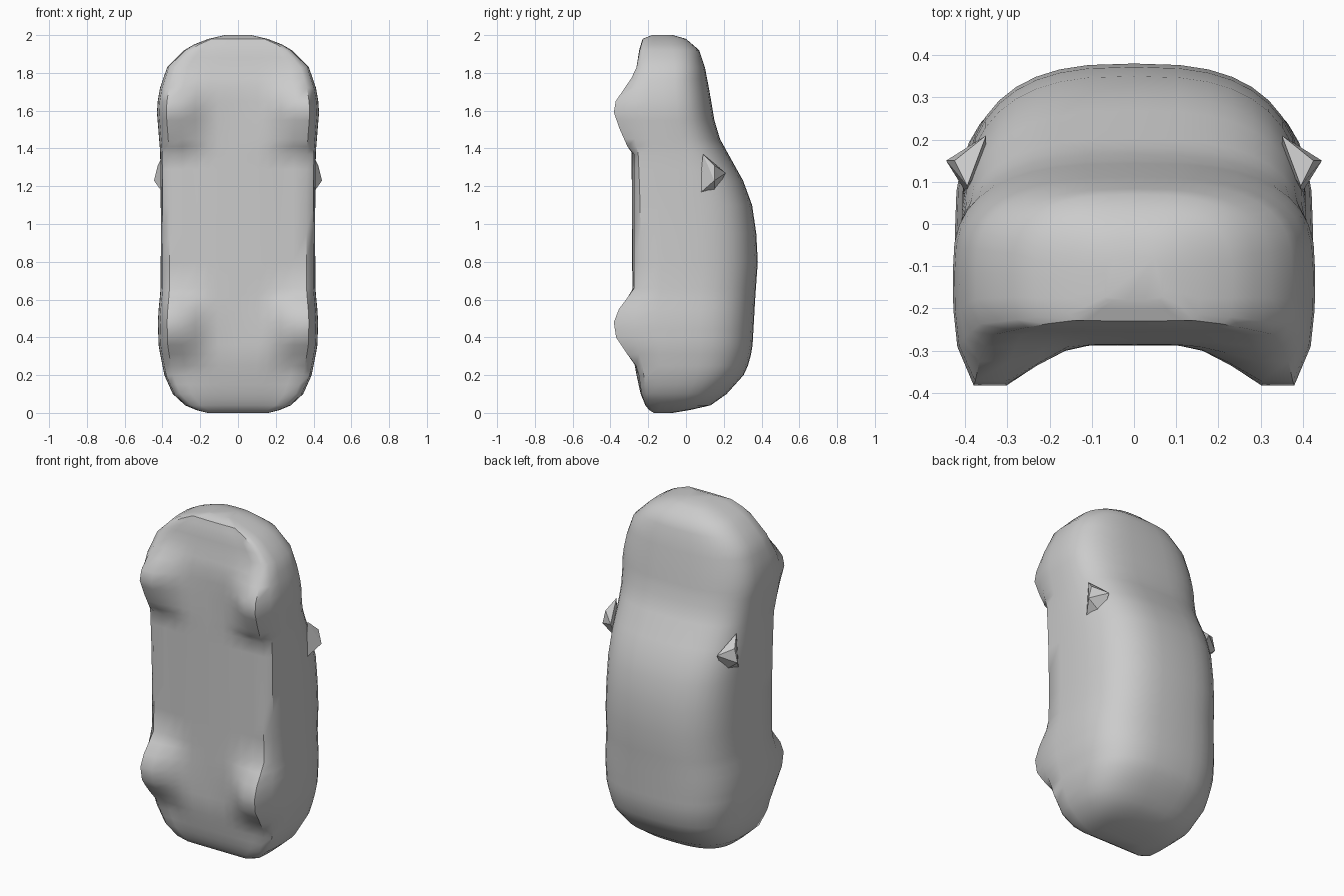
import bpy, bmesh
from math import sin, cos, pi

if "Cube" in bpy.data.objects:
    bpy.data.objects.remove(bpy.data.objects["Cube"])


def lerp(table, z):
    """Piecewise linear lookup in (z, value) pairs."""
    for (a, u), (b, v) in zip(table, table[1:]):
        if z <= b:
            return u + (v - u) * max(0, z - a) / (b - a)
    return table[-1][1]


# Outlines along the length of the car, which stands on its tail
HALF_WIDTH = [(0, .16), (.015, .22), (.04, .28), (.1, .345), (.2, .39), (.35, .42), (.5, .425),
              (.65, .41), (1.0, .408), (1.38, .412), (1.6, .43), (1.7, .42), (1.83, .375),
              (1.92, .285), (1.97, .2), (2, .07)]
FLOOR = [(0, -.17), (.015, -.195), (.04, -.215), (.1, -.24), (.2, -.262), (.3, -.28), (.65, -.284),
         (1.38, -.288), (1.73, -.285), (1.83, -.262), (1.92, -.248), (1.98, -.23), (2, -.18)]
WHEEL = [(0, -.17), (.015, -.195), (.04, -.213), (.1, -.235), (.2, -.25), (.25, -.265), (.31, -.31),
         (.4, -.37), (.48, -.382), (.55, -.355), (.61, -.31), (.66, -.275), (1.37, -.275),
         (1.41, -.31), (1.5, -.35), (1.59, -.382), (1.65, -.372), (1.72, -.325), (1.77, -.29),
         (1.83, -.262), (1.92, -.245), (1.98, -.228), (2, -.18)]
ROOF = [(0, -.07), (.015, .02), (.04, .13), (.1, .215), (.2, .305), (.27, .337), (.35, .352),
        (.6, .366), (.8, .38), (.95, .372), (1.1, .35), (1.23, .302), (1.35, .235), (1.45, .18),
        (1.55, .15), (1.7, .125), (1.83, .1), (1.92, .07), (1.98, .0), (2, -.07)]
STATIONS = [0, .015, .04, .07, .1, .15, .2, .25, .31, .36, .4, .44, .48, .55, .61, .66, .8, .95, 1.1,
            1.17, 1.23, 1.29, 1.37, 1.41, 1.45, 1.5, 1.55, 1.59, 1.65, 1.72, 1.77, 1.83, 1.88, 1.92,
            1.95, 1.98, 1.99, 2]
# Floor points: share of the half width, and how far they follow the wheel bulge
FLOOR_POINTS = [(0, 0), (.25, .02), (.38, .15), (.53, .5), (.71, 1), (.885, 1)]


def half_section(z):
    w, yb, yw, yt = (lerp(t, z) for t in (HALF_WIDTH, FLOOR, WHEEL, ROOF))
    pts = [(w * f, yb + k * (yw - yb)) for f, k in FLOOR_POINTS]
    mid = yb + .4 * (yt - yb)
    sill = yb + .17 * (mid - yb) + .35 * min(0, yw - yb)
    pts += [(w * .975, sill), (w * .997, (sill + mid) / 2)]
    steps = 10
    for i in range(steps + 1):          # rounded flank and roof
        a = i / steps * pi / 2
        p = 2 / 2.8
        pts.append((w * max(0, cos(a)) ** p if i < steps else 0,
                    mid + (yt - mid) * sin(a) ** p))
    return pts


def finish(bm, name, mat, angle):
    bmesh.ops.recalc_face_normals(bm, faces=bm.faces)
    mesh = bpy.data.meshes.new(name)
    bm.to_mesh(mesh)
    bm.free()
    ob = bpy.data.objects.new(name, mesh)
    bpy.context.collection.objects.link(ob)
    mesh.materials.append(mat)
    bpy.ops.object.select_all(action='DESELECT')
    ob.select_set(True)
    bpy.context.view_layer.objects.active = ob
    if angle:
        bpy.ops.object.shade_smooth_by_angle(angle=angle)
    return ob


grey = bpy.data.materials.new("grey")
grey.diffuse_color = (.6, .6, .6, 1)
grey.use_nodes = True
grey.node_tree.nodes["Principled BSDF"].inputs["Base Color"].default_value = grey.diffuse_color

# Car body with wheel bulges, lofted from tail to nose
bm = bmesh.new()
rings = []
for z in STATIONS:
    half = half_section(z)
    loop = half + [(-x, y) for x, y in half[-2:0:-1]]
    rings.append([bm.verts.new((x, y, z)) for x, y in loop])
for r, s in zip(rings, rings[1:]):
    for i in range(len(r)):
        j = (i + 1) % len(r)
        bm.faces.new((r[i], r[j], s[j], s[i]))
bm.faces.new(rings[0])
bm.faces.new(rings[-1])
finish(bm, "car_body", grey, .75)

# Wedge shaped wing mirrors
for side, name in ((1, "right_mirror"), (-1, "left_mirror")):
    bm = bmesh.new()
    for x, y, z in ((.445, .15, 1.23), (.425, .15, 1.31), (.395, .07, 1.16), (.395, .09, 1.37),
                    (.35, .21, 1.27), (.35, .15, 1.16)):
        bm.verts.new((side * x, y, z))
    bmesh.ops.convex_hull(bm, input=bm.verts)
    finish(bm, name, grey, 0)
